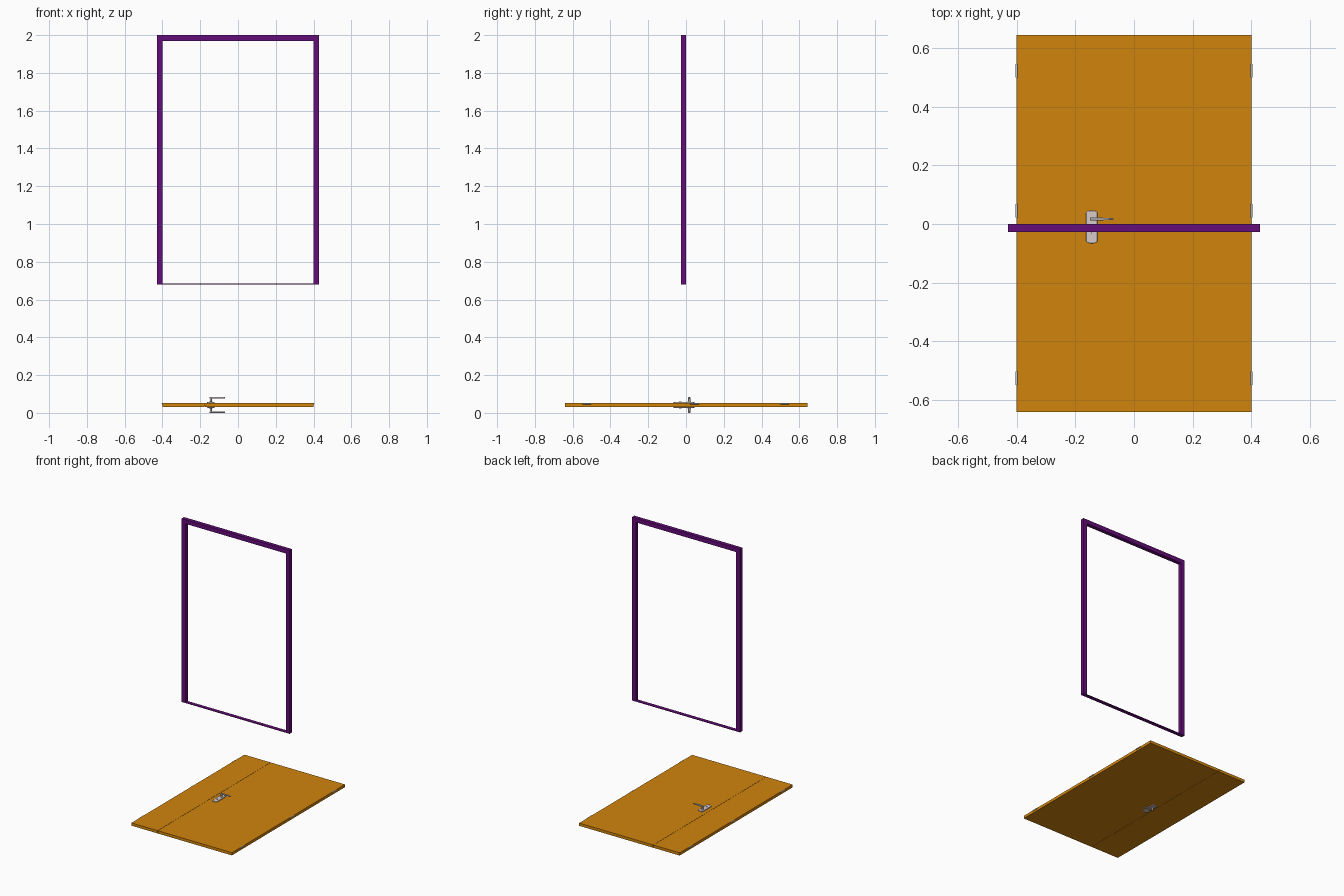
import bpy, bmesh, math
from mathutils import Vector, Matrix

if "Cube" in bpy.data.objects:
    bpy.data.objects.remove(bpy.data.objects["Cube"])


def material(name, rgb):
    m = bpy.data.materials.new(name)
    m.diffuse_color = (*rgb, 1)
    m.use_nodes = True
    m.node_tree.nodes["Principled BSDF"].inputs["Base Color"].default_value = m.diffuse_color
    return m


PURPLE = material("frame_purple", (0.13, 0.004, 0.19))
ORANGE = material("door_orange", (0.64, 0.235, 0.004))
METAL = material("handle_metal", (0.68, 0.6, 0.6))
DARK = material("keyhole_dark", (0.05, 0.05, 0.05))


def finish(name, bm, mat, bevel=0, smooth=False):
    bmesh.ops.recalc_face_normals(bm, faces=bm.faces)
    me = bpy.data.meshes.new(name)
    bm.to_mesh(me)
    bm.free()
    ob = bpy.data.objects.new(name, me)
    bpy.context.collection.objects.link(ob)
    if mat:
        me.materials.append(mat)
    if bevel:
        mod = ob.modifiers.new("bevel", 'BEVEL')
        mod.width, mod.segments, mod.limit_method = bevel, 2, 'ANGLE'
    if smooth:
        bpy.context.view_layer.objects.active = ob
        ob.select_set(True)
        bpy.ops.object.shade_smooth_by_angle(angle=math.radians(35))
        ob.select_set(False)
    return ob


def box(name, lo, hi, mat, bevel=0):
    lo, hi = Vector(lo), Vector(hi)
    bm = bmesh.new()
    bmesh.ops.create_cube(bm, size=1)
    bmesh.ops.scale(bm, vec=hi - lo, verts=bm.verts)
    bmesh.ops.translate(bm, vec=(lo + hi) / 2, verts=bm.verts)
    return finish(name, bm, mat, bevel, bevel > 0)


def extrude(name, pts, vec, mat, bevel=0, smooth=False):
    bm = bmesh.new()
    face = bm.faces.new([bm.verts.new(p) for p in pts])
    ext = bmesh.ops.extrude_face_region(bm, geom=[face], use_keep_orig=True)
    bmesh.ops.translate(bm, vec=vec,
                        verts=[v for v in ext['geom'] if isinstance(v, bmesh.types.BMVert)])
    return finish(name, bm, mat, bevel, smooth)


def cylinder(name, centre, r, depth, mat, axis='Z', seg=20):
    bm = bmesh.new()
    rot = Matrix.Rotation(math.radians(90), 4, 'X') if axis == 'Y' else Matrix()
    bmesh.ops.create_cone(bm, cap_ends=True, segments=seg, radius1=r, radius2=r, depth=depth,
                          matrix=Matrix.Translation(centre) @ rot)
    return finish(name, bm, mat, smooth=True)


# Upright frame: jambs and head in one outline, plus a thin sill
W, I, Z0, Z1 = 0.43, 0.40, 0.68, 2.0
outline = [(-W, Z0), (-W, Z1), (W, Z1), (W, Z0), (I, Z0), (I, Z1 - 0.03), (-I, Z1 - 0.03), (-I, Z0)]
extrude("door_frame", [(x, -0.027, z) for x, z in outline], (0, 0.027, 0), PURPLE)
box("frame_sill", (-I, -0.027, Z0), (I, 0, Z0 + 0.004), PURPLE)

# Two door leaves lying flat, meeting in a rebated joint
B, T, M = 0.032, 0.052, 0.042
J, S, G = -0.19, -0.175, 0.0015
narrow = [(-I, B), (S - G, B), (S - G, M - G), (J - G, M - G), (J - G, T), (-I, T)]
wide = [(I, B), (S, B), (S, M), (J, M), (J, T), (I, T)]
for name, prof in (("narrow_leaf", narrow), ("wide_leaf", wide)):
    extrude(name, [(x, -0.641, z) for x, z in prof], (0, 1.285, 0), ORANGE)

# Hinge barrels along both long edges
for side in (-1, 1):
    for y in (-0.525, 0.045, 0.522):
        cylinder("hinge", (side * 0.4, y, T - 0.003), 0.004, 0.046, None, 'Y', 12)

# Handle sets on both faces, mirrored about the middle of the leaf
HX, HY = -0.144, 0.017
for side, label in ((1, "upper"), (-1, "lower")):
    def zz(d):
        return M + side * d

    # back plate with arched ends
    plate = []
    for cy, start in ((0.037, 20), (-0.057, 200)):
        for i in range(9):
            a = math.radians(start + 140 * i / 8)
            plate.append((HX + 0.019 * math.cos(a) / math.cos(math.radians(20)),
                          cy + 0.009 * math.sin(a), zz(0.0095)))
    extrude(label + "_plate", plate, (0, 0, side * 0.006), METAL, 0.0015, True)
    # collar, neck and lever
    cylinder(label + "_collar", (HX, HY, zz(0.0165)), 0.009, 0.006, METAL)
    cylinder(label + "_neck", (HX, HY, zz(0.028)), 0.0055, 0.024, METAL)
    a, b = sorted((zz(0.034), zz(0.042)))
    lever = [(HX - 0.006, HY - 0.005), (HX + 0.02, HY - 0.005), (HX + 0.072, HY - 0.003),
             (HX + 0.075, HY), (HX + 0.072, HY + 0.003), (HX + 0.02, HY + 0.005),
             (HX - 0.006, HY + 0.005)]
    extrude(label + "_lever", [(x, y, a) for x, y in lever], (0, 0, b - a), METAL, 0.0015, True)
    # lock cylinder and keyhole slot
    cylinder(label + "_lock", (HX, -0.03, zz(0.016)), 0.006, 0.004, METAL)
    a, b = sorted((zz(0.0165), zz(0.0184)))
    box(label + "_keyhole", (HX - 0.001, -0.034, a), (HX + 0.001, -0.026, b), DARK)

# Latch bolt inside the joint
box("latch_bolt", (-0.205, HY - 0.01, M - 0.005), (-0.12, HY + 0.01, M + 0.005), METAL)
